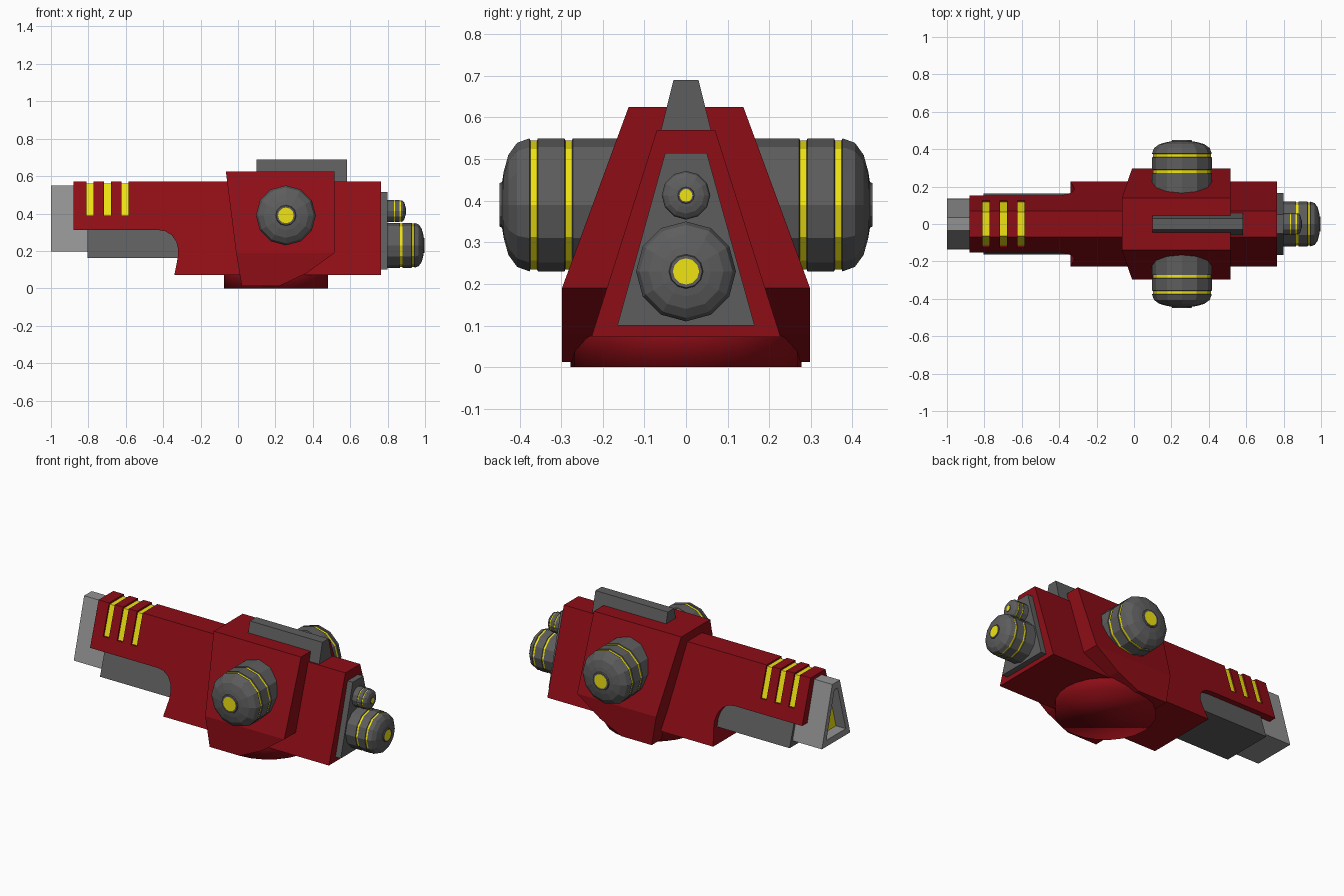
import bpy, bmesh, math

if "Cube" in bpy.data.objects:
    bpy.data.objects.remove(bpy.data.objects["Cube"])


def material(name, rgb):
    m = bpy.data.materials.new(name)
    m.diffuse_color = (*rgb, 1)
    m.use_nodes = True
    m.node_tree.nodes["Principled BSDF"].inputs["Base Color"].default_value = m.diffuse_color
    return m


RED = material("red_paint", (0.27, 0.004, 0.008))
DARK = material("dark_metal", (0.11, 0.11, 0.11))
LIGHT = material("light_metal", (0.29, 0.29, 0.29))
YELLOW = material("yellow_glow", (0.88, 0.78, 0.006))


def finish(name, bm, mats):
    bmesh.ops.recalc_face_normals(bm, faces=bm.faces)
    me = bpy.data.meshes.new(name)
    bm.to_mesh(me)
    bm.free()
    for m in mats:
        me.materials.append(m)
    ob = bpy.data.objects.new(name, me)
    bpy.context.collection.objects.link(ob)
    return ob


def prism(name, profile, half, mat, split=None):
    """Side profile (x, z) widened to y = +-half(z); split = z of a side crease."""
    bm = bmesh.new()
    sides = [[bm.verts.new((x, s * half(z), z)) for x, z in profile] for s in (-1, 1)]
    n = len(profile)
    for i in range(n):
        j = (i + 1) % n
        bm.faces.new((sides[0][i], sides[0][j], sides[1][j], sides[1][i]))
    for ring in sides:
        if split is None:
            bm.faces.new(ring)
        else:
            bm.faces.new([v for v in ring if v.co.z >= split - 1e-5])
            bm.faces.new([v for v in ring if v.co.z <= split + 1e-5])
    return finish(name, bm, [mat])


def block(name, x0, x1, z0, z1, half, mat):
    return prism(name, [(x0, z0), (x1, z0), (x1, z1), (x0, z1)], half, mat)


def taper(z0, h0, z1, h1):
    return lambda z: h0 + (h1 - h0) * (z - z0) / (z1 - z0)


def cut(target, cutter):
    cutter.hide_render = True
    cutter.hide_viewport = True
    mod = target.modifiers.new("cut", 'BOOLEAN')
    mod.operation = 'DIFFERENCE'
    mod.solver = 'EXACT'
    mod.object = cutter


# Long tapered body with a curved step under the barrel
body_half = taper(0.07, 0.228, 0.57, 0.07)
body = prism("body", [(-0.88, 0.57), (-0.88, 0.312), (-0.43, 0.312), (-0.39, 0.306),
                      (-0.355, 0.285), (-0.33, 0.25), (-0.32, 0.21), (-0.322, 0.165),
                      (-0.34, 0.072), (0.765, 0.072), (0.765, 0.57)], body_half, RED)

# Glowing strips recessed in slots near the muzzle
for i in range(3):
    x = -0.81 + 0.093 * i
    cut(body, block(f"slot_cutter_{i}", x, x + 0.038, 0.39, 0.65, lambda z: 0.3, RED))
    block(f"glow_strip_{i}", x - 0.005, x + 0.043, 0.38, 0.56,
          lambda z: body_half(z) - 0.01, YELLOW)

# Wide armour collar
slope = taper(0.19, 0.298, 0.625, 0.138)
prism("armour_collar", [(-0.065, 0.625), (-0.01, 0.19), (0.02, 0.012), (0.22, 0.012),
                        (0.365, 0.08), (0.517, 0.19), (0.517, 0.625)],
      lambda z: slope(max(z, 0.19)), RED, split=0.19)

# Round base, softly shaded
bm = bmesh.new()
bmesh.ops.create_cone(bm, cap_ends=True, segments=24, radius1=0.277, radius2=0.277, depth=0.15)
for f in bm.faces:
    f.smooth = True
finish("base_disc", bm, [RED]).location = (0.203, 0, 0.075)

# Metal blocks: top ridge, rear plate, under-barrel
block("top_ridge", 0.10, 0.583, 0.55, 0.69, taper(0.57, 0.06, 0.69, 0.03), DARK)
block("rear_plate", 0.70, 0.80, 0.10, 0.515, taper(0.10, 0.165, 0.515, 0.05), DARK)
block("under_barrel", -0.805, -0.25, 0.163, 0.35, taper(0.16, 0.165, 0.35, 0.105), DARK)

# Hollow muzzle with a glowing core
muzzle = block("muzzle", -1.0, -0.75, 0.197, 0.55, taper(0.197, 0.135, 0.55, 0.036), LIGHT)
bore = taper(0.235, 0.092, 0.51, 0.015)
cut(muzzle, block("bore_cutter", -1.1, -0.93, 0.235, 0.51, bore, LIGHT))
block("muzzle_core", -0.935, -0.90, 0.235, 0.51, bore, YELLOW)

# Faceted canisters: (distance along axis, radius, segment after it is yellow)
CANISTER = [(-0.18, 0.16, 0), (-0.002, 0.16, 0), (0.0, 0.155, 1), (0.016, 0.155, 0),
            (0.018, 0.16, 0), (0.082, 0.16, 0), (0.084, 0.155, 1), (0.1, 0.155, 0),
            (0.102, 0.16, 0), (0.132, 0.149, 0), (0.153, 0.12, 0), (0.164, 0.08, 0),
            (0.168, 0.055, 0), (0.174, 0.052, 0), (0.174, 0.042, 1)]


def canister(name, loc, rot, size=1.0, n=12):
    bm = bmesh.new()
    rings = [[bm.verts.new((size * r * math.cos(2 * math.pi * k / n),
                            size * r * math.sin(2 * math.pi * k / n), size * d))
              for k in range(n)] for d, r, _ in CANISTER]
    for i in range(len(rings) - 1):
        for k in range(n):
            m = (k + 1) % n
            f = bm.faces.new((rings[i][k], rings[i][m], rings[i + 1][m], rings[i + 1][k]))
            f.material_index = CANISTER[i][2]
    bm.faces.new(rings[0])
    bm.faces.new(rings[-1]).material_index = 1
    ob = finish(name, bm, [DARK, YELLOW])
    ob.location, ob.rotation_euler = loc, rot


for s, side in ((-1, "front"), (1, "back")):
    canister(f"side_canister_{side}", (0.256, s * 0.274, 0.39), (-s * math.pi / 2, 0, 0))
canister("rear_canister_large", (0.867, 0, 0.23), (0, math.pi / 2, 0), 0.75)
canister("rear_canister_small", (0.834, 0, 0.413), (0, math.pi / 2, 0), 0.365)
